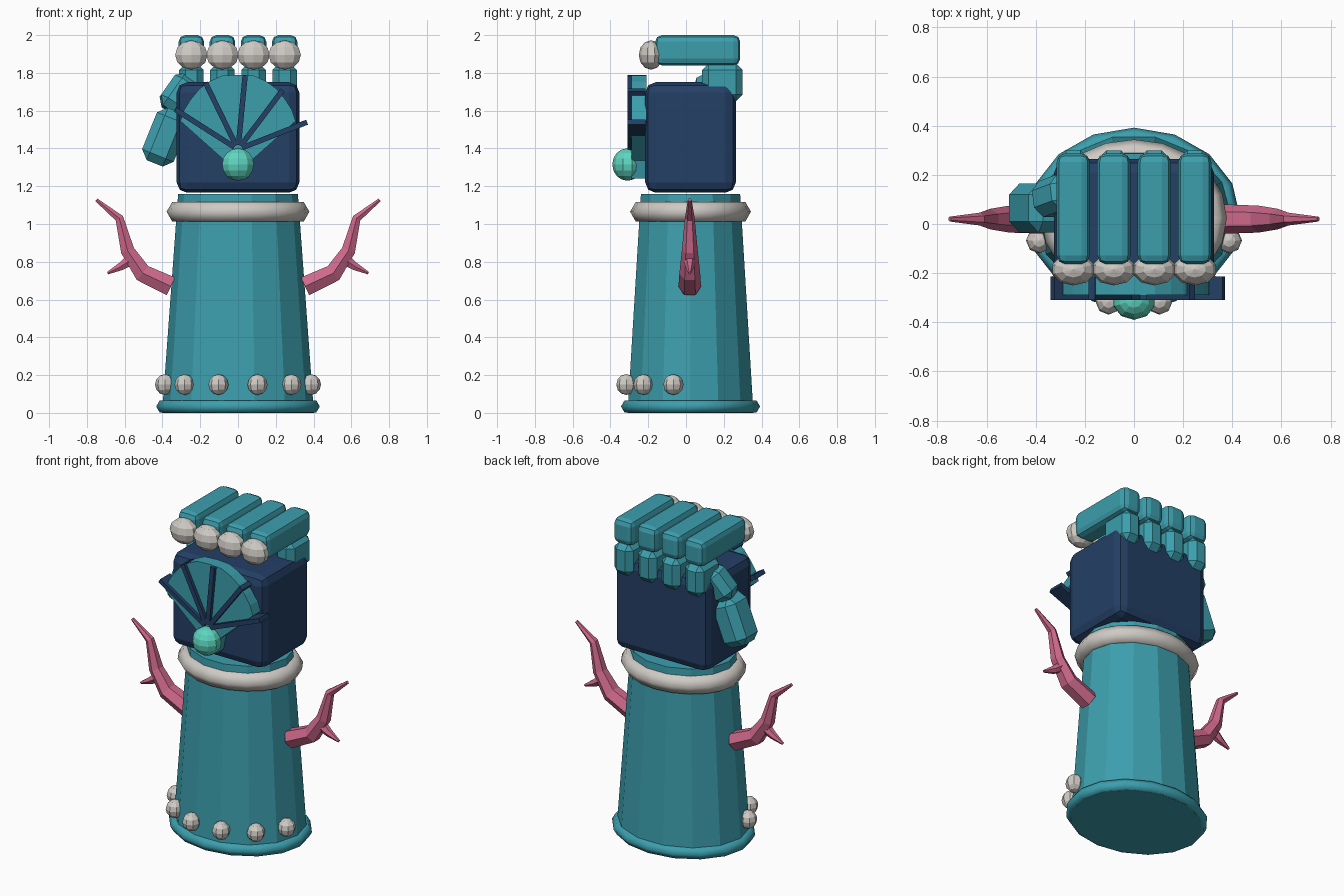
import bpy, bmesh, math
from mathutils import Vector, Matrix

if "Cube" in bpy.data.objects:
    bpy.data.objects.remove(bpy.data.objects["Cube"])


def mat(name, rgb):
    m = bpy.data.materials.new(name)
    m.diffuse_color = (*rgb, 1)
    m.use_nodes = True
    m.node_tree.nodes["Principled BSDF"].inputs["Base Color"].default_value = m.diffuse_color
    return m


TEAL = mat("teal", (0.045, 0.345, 0.42))
NAVY = mat("navy", (0.017, 0.05, 0.13))
PEARL = mat("pearl", (0.62, 0.59, 0.55))
PINK = mat("coral_pink", (0.62, 0.14, 0.26))
MINT = mat("mint", (0.11, 0.67, 0.52))
CY = 0.024  # cuff centre in y


def finish(name, bm, material, smooth=False):
    bmesh.ops.recalc_face_normals(bm, faces=bm.faces)
    me = bpy.data.meshes.new(name)
    for f in bm.faces:
        f.smooth = smooth
    bm.to_mesh(me)
    bm.free()
    me.materials.append(material)
    ob = bpy.data.objects.new(name, me)
    bpy.context.collection.objects.link(ob)
    return ob


def block(name, centre, size, material, bevel=0.0, segs=2, rot=None):
    bm = bmesh.new()
    bmesh.ops.create_cube(bm, size=1)
    bmesh.ops.scale(bm, vec=size, verts=bm.verts)
    if bevel:
        bmesh.ops.bevel(bm, geom=bm.edges[:], offset=bevel, segments=segs,
                        profile=0.5, affect='EDGES')
    if rot:
        bmesh.ops.transform(bm, matrix=rot, verts=bm.verts)
    bmesh.ops.translate(bm, vec=centre, verts=bm.verts)
    return finish(name, bm, material)


def ball(name, centre, radii, material, u=8, v=6):
    bm = bmesh.new()
    bmesh.ops.create_uvsphere(bm, u_segments=u, v_segments=v, radius=1)
    bmesh.ops.scale(bm, vec=radii, verts=bm.verts)
    bmesh.ops.translate(bm, vec=centre, verts=bm.verts)
    return finish(name, bm, material)


def ring(name, z, rx, ry, minor, material, segs=16, sides=6):
    bm = bmesh.new()
    rows = []
    for i in range(segs):
        a = 2 * math.pi * i / segs
        rows.append([])
        for j in range(sides):
            b = 2 * math.pi * j / sides
            d = minor * math.cos(b)
            rows[-1].append(bm.verts.new(((rx + d) * math.cos(a), CY + (ry + d) * math.sin(a),
                                          z + minor * math.sin(b))))
    for i in range(segs):
        p, q = rows[i], rows[(i + 1) % segs]
        for j in range(sides):
            k = (j + 1) % sides
            bm.faces.new((p[j], q[j], q[k], p[k]))
    return finish(name, bm, material, True)


def horn(name, side, path, sides=6):
    """Tapered tube through (x, z, radius) points, mirrored by side."""
    bm = bmesh.new()
    rows = []
    for i, (x, z, r) in enumerate(path):
        a, b = path[max(i - 1, 0)], path[min(i + 1, len(path) - 1)]
        d = Vector((b[0] - a[0], b[1] - a[1])).normalized()
        rows.append([])
        for j in range(sides):
            t = 2 * math.pi * j / sides
            n = r * math.sin(t)
            rows[-1].append(bm.verts.new((side * (x - d.y * n), 0.02 + r * math.cos(t),
                                          z + d.x * n)))
    for p, q in zip(rows, rows[1:]):
        for j in range(sides):
            k = (j + 1) % sides
            bm.faces.new((p[j], p[k], q[k], q[j]))
    bm.faces.new(rows[0])
    bm.faces.new(rows[-1])
    return finish(name, bm, PINK)


# Tapered 14-sided cuff
bm = bmesh.new()
bmesh.ops.create_cone(bm, cap_ends=True, segments=14, radius1=0.402, radius2=0.317, depth=1.16)
bmesh.ops.rotate(bm, verts=bm.verts, matrix=Matrix.Rotation(
    -math.atan2(bm.verts[:][0].co.y, bm.verts[:][0].co.x), 3, 'Z'))
bmesh.ops.scale(bm, vec=(1, 0.85, 1), verts=bm.verts)
bmesh.ops.translate(bm, vec=(0, CY, 0.58), verts=bm.verts)
finish("cuff", bm, TEAL)

# Hem and wrist rings
ring("cuff_hem", 0.034, 0.395, 0.33, 0.038, TEAL)
ring("wrist_ring", 1.065, 0.318, 0.26, 0.06, PEARL, segs=20)

# Pearl studs around the front of the cuff
for i in range(6):
    a = math.radians(-75 + 30 * i)
    ball(f"stud_{i}", (0.40 * math.sin(a), CY - 0.352 * math.cos(a), 0.15),
         (0.053, 0.053, 0.055), PEARL)

# Palm block
block("palm", (0, 0.024, 1.458), (0.65, 0.48, 0.585), NAVY, 0.055)

# Fingers with pearl knuckles
for i in range(4):
    x = -0.247 + 0.1647 * i
    block(f"finger_base_{i}", (x, 0.192, 1.75), (0.13, 0.215, 0.2), TEAL, 0.035, 1)
    block(f"finger_{i}", (x, 0.062, 1.92), (0.135, 0.45, 0.16), TEAL, 0.035)
    ball(f"knuckle_{i}", (x, -0.185, 1.895), (0.09, 0.065, 0.078), PEARL, 10, 6)

# Thumb in two tilted segments
block("thumb_lower", (-0.385, 0.065, 1.46), (0.18, 0.2, 0.3), TEAL, 0.045, 1,
      Matrix.Rotation(math.radians(22), 4, 'Y'))
block("thumb_upper", (-0.315, 0.115, 1.69), (0.145, 0.15, 0.21), TEAL, 0.04, 1,
      Matrix.Rotation(math.radians(35), 4, 'Y') @ Matrix.Rotation(math.radians(-12), 4, 'X'))

# Shell fan plate on the front of the palm
half = [(0.085, 1.785), (0.15, 1.755), (0.205, 1.715), (0.25, 1.66), (0.285, 1.605),
        (0.305, 1.545), (0.07, 1.335), (0.05, 1.24)]
outline = [(0, 1.79)] + half + [(-x, z) for x, z in reversed(half)]
bm = bmesh.new()
face = bm.faces.new([bm.verts.new((x, -0.288, z)) for x, z in outline])
back = bmesh.ops.extrude_face_region(bm, geom=[face])
bmesh.ops.translate(bm, vec=(0, 0.078, 0),
                    verts=[g for g in back["geom"] if isinstance(g, bmesh.types.BMVert)])
bm.faces.ensure_lookup_table()
finish("fan_plate", bm, TEAL)

# Fan ribs radiating from the clasp
for i in range(5):
    a = math.radians(84.5 + 31.5 * (i - 2))
    d = Vector((math.cos(a), 0, math.sin(a)))
    block(f"fan_rib_{i}", Vector((0, -0.262, 1.395)) + d * 0.208, (0.37, 0.096, 0.028), NAVY,
          rot=Matrix.Rotation(-a, 4, 'Y'))
ball("clasp", (0, -0.31, 1.315), (0.088, 0.08, 0.086), MINT, 10, 8)

# Branching coral on both sides
for side, label in ((1, "right"), (-1, "left")):
    horn(f"coral_{label}", side, [(0.355, 0.67, 0.06), (0.505, 0.74, 0.055), (0.585, 0.86, 0.042),
                                  (0.628, 1.03, 0.026), (0.75, 1.128, 0.01)])
    horn(f"coral_twig_{label}", side, [(0.555, 0.82, 0.036), (0.62, 0.775, 0.024),
                                       (0.69, 0.74, 0.008)])
